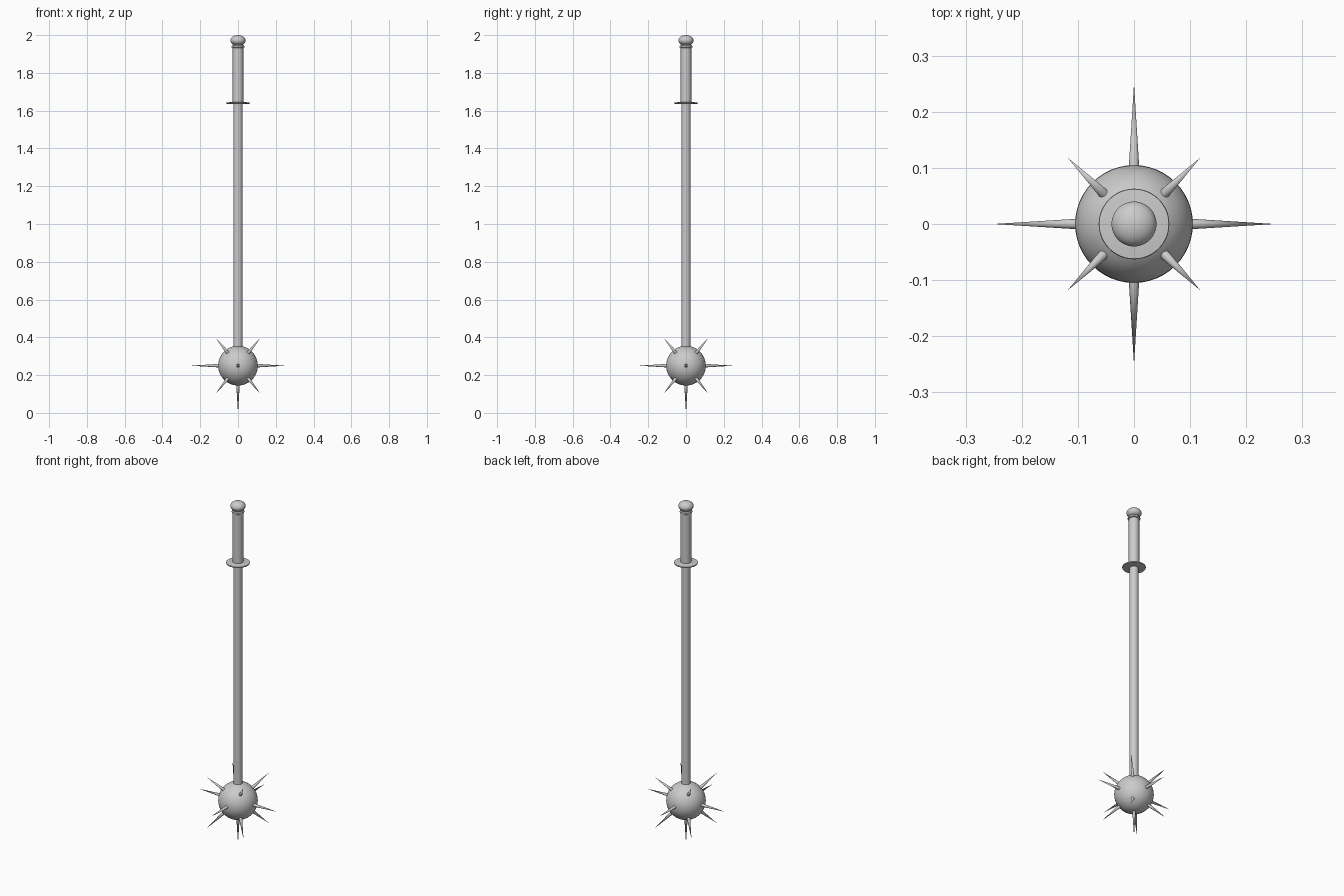
import bpy, math
from mathutils import Vector

if "Cube" in bpy.data.objects:
    bpy.data.objects.remove(bpy.data.objects["Cube"])

CENTER = Vector((0, 0, 0.25))
BALL_R = 0.105


def smooth(obj, name, angle=35):
    obj.name = name
    bpy.ops.object.shade_smooth_by_angle(angle=math.radians(angle))
    return obj


def lathe(name, profile, sides=32):
    """Revolve (radius, z) points about the z axis."""
    verts, faces = [], []
    for r, z in profile:
        for i in range(sides):
            a = 2 * math.pi * i / sides
            verts.append((r * math.cos(a), r * math.sin(a), z))
    for k in range(len(profile) - 1):
        for i in range(sides):
            j = (i + 1) % sides
            faces.append((k * sides + i, k * sides + j, (k + 1) * sides + j, (k + 1) * sides + i))
    faces.append(tuple(reversed(range(sides))))
    faces.append(tuple(range((len(profile) - 1) * sides, len(profile) * sides)))
    mesh = bpy.data.meshes.new(name)
    mesh.from_pydata(verts, [], faces)
    obj = bpy.data.objects.new(name, mesh)
    bpy.context.collection.objects.link(obj)
    bpy.ops.object.select_all(action='DESELECT')
    obj.select_set(True)
    bpy.context.view_layer.objects.active = obj
    return smooth(obj, name)


def ball(name, radius, center, flatten=1.0):
    bpy.ops.mesh.primitive_uv_sphere_add(segments=48, ring_count=24, radius=radius, location=center)
    obj = bpy.context.object
    obj.scale.z = flatten
    return smooth(obj, name)


def spike(name, tip):
    """Cone rooted just inside the ball and pointing at tip (relative to the ball)."""
    tip = Vector(tip)
    d = tip.normalized()
    base = d * 0.09
    bpy.ops.mesh.primitive_cone_add(vertices=16, radius1=0.01, radius2=0,
                                    depth=(tip - base).length,
                                    location=CENTER + (tip + base) / 2,
                                    rotation=d.to_track_quat('Z', 'Y').to_euler())
    smooth(bpy.context.object, name)


# Spiked head
ball("head_ball", BALL_R, CENTER)
for tip in [(0.25, 0, 0), (-0.25, 0, 0), (0, 0.25, 0), (0, -0.25, 0), (0, 0, -0.25)]:
    spike("long_spike", tip)
for sx in (-1, 1):
    for sy in (-1, 1):
        for sz in (-1, 1):
            spike("corner_spike", (sx * 0.118, sy * 0.118, sz * 0.148))

# Shaft, guard and grip
lathe("shaft", [(0.024, 0.32), (0.024, 1.645)])
lathe("guard", [(0.026, 1.634), (0.062, 1.637), (0.063, 1.640), (0.062, 1.643), (0.028, 1.647)], 48)
lathe("grip", [(0.028, 1.64), (0.028, 1.95)])

# Collar ring and pommel
lathe("collar", [(0.028, 1.932), (0.033, 1.935), (0.034, 1.939), (0.033, 1.943), (0.028, 1.947)])
ball("pommel", 0.04, (0, 0, 1.972), 0.7)
